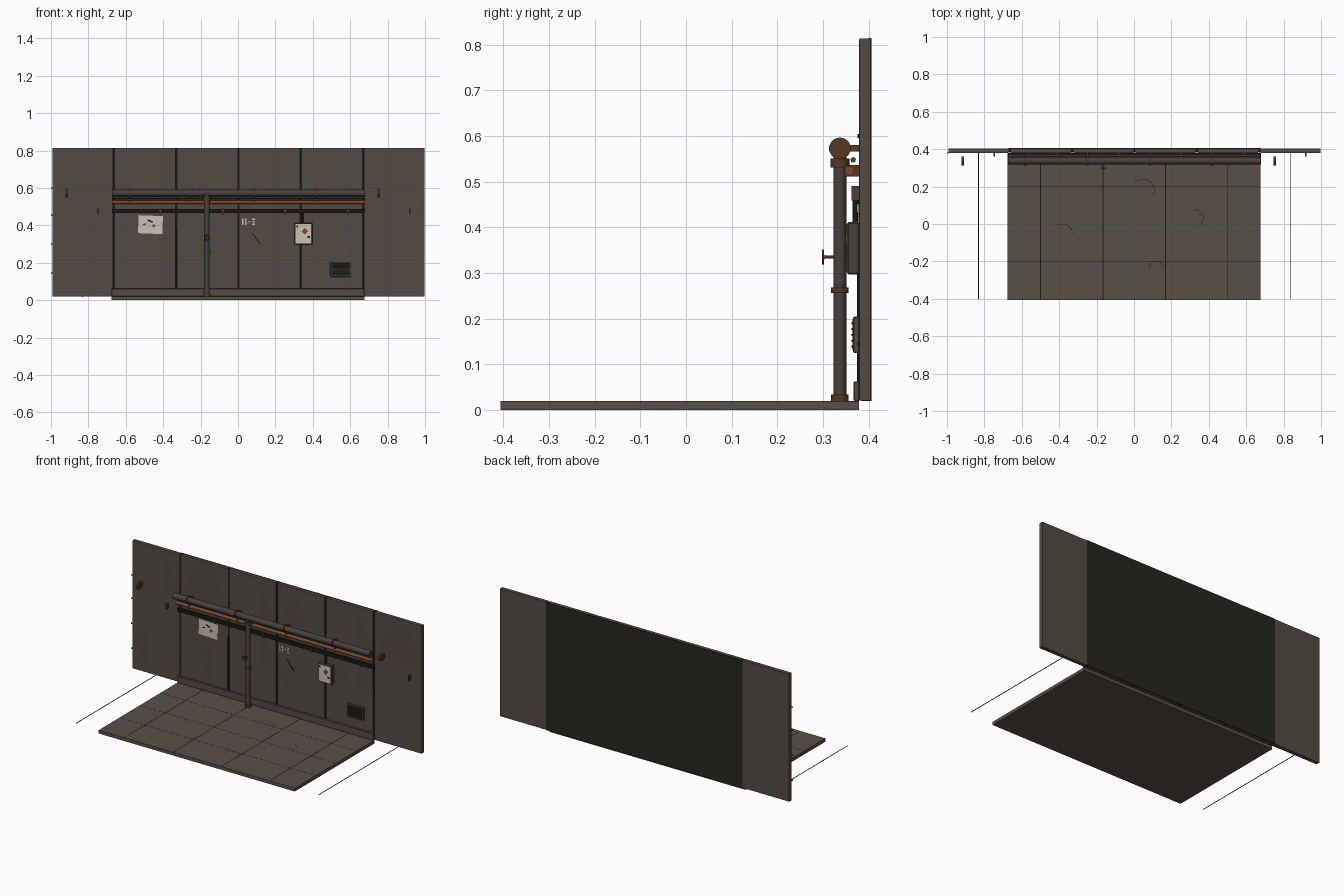
import bpy, bmesh, math, random
from mathutils import Vector

if "Cube" in bpy.data.objects:
    bpy.data.objects.remove(bpy.data.objects["Cube"])

random.seed(4)


def mat(name, r, g, b):
    m = bpy.data.materials.new(name)
    m.diffuse_color = (r, g, b, 1)
    m.use_nodes = True
    m.node_tree.nodes["Principled BSDF"].inputs["Base Color"].default_value = m.diffuse_color
    return m


WALL = mat("wall_brown_grey", .088, .070, .056)
FLOOR = mat("floor_brown_grey", .098, .079, .063)
BACK = mat("dark_olive", .020, .020, .013)
PIPE = mat("pipe_grey", .060, .053, .047)
COPPER = mat("copper", .20, .065, .028)
RUST = mat("rust_brown", .095, .038, .016)
WHITE = mat("off_white", .60, .54, .46)
BLACK = mat("seam_black", .009, .009, .008)


def finish(bm, name, m):
    bmesh.ops.recalc_face_normals(bm, faces=bm.faces)
    me = bpy.data.meshes.new(name)
    bm.to_mesh(me)
    bm.free()
    ob = bpy.data.objects.new(name, me)
    me.materials.append(m)
    bpy.context.collection.objects.link(ob)
    return ob


def box(name, m, x0, x1, y0, y1, z0, z1, bevel=0, turn=0):
    """Box from its extents; turn spins it about its own y axis."""
    bm = bmesh.new()
    bmesh.ops.create_cube(bm, size=1)
    bmesh.ops.scale(bm, vec=(x1 - x0, y1 - y0, z1 - z0), verts=bm.verts)
    if bevel:
        bmesh.ops.bevel(bm, geom=bm.edges[:], offset=bevel, segments=1, affect='EDGES')
    ob = finish(bm, name, m)
    ob.location = ((x0 + x1) / 2, (y0 + y1) / 2, (z0 + z1) / 2)
    ob.rotation_euler[1] = turn
    return ob


def rod(name, m, a, b, r, sides=12):
    """Round bar from point a to point b, with smooth sides."""
    a, b = Vector(a), Vector(b)
    bm = bmesh.new()
    bmesh.ops.create_cone(bm, cap_ends=True, segments=sides, radius1=r, radius2=r, depth=(b - a).length)
    for f in bm.faces:
        f.smooth = len(f.verts) == 4
    ob = finish(bm, name, m)
    ob.location = (a + b) / 2
    ob.rotation_euler = (b - a).to_track_quat('Z', 'Y').to_euler()
    return ob


def torus(name, m, loc, major, minor, segs=16, sides=6):
    bpy.ops.mesh.primitive_torus_add(location=loc, rotation=(math.pi / 2, 0, 0), major_radius=major,
                                     minor_radius=minor, major_segments=segs, minor_segments=sides)
    ob = bpy.context.object
    ob.name = name
    ob.data.materials.append(m)
    bpy.ops.object.shade_smooth_by_angle()


def wall_panel(x0, x1):
    """Slab whose front is dented by a coarse jittered grid."""
    bm = bmesh.new()
    bmesh.ops.create_cube(bm, size=1)
    bmesh.ops.scale(bm, vec=(x1 - x0, .024, .793), verts=bm.verts)
    bmesh.ops.translate(bm, vec=((x0 + x1) / 2, .392, .4175), verts=bm.verts)
    front = [f for f in bm.faces if f.calc_center_median().y < .385]
    inset = bmesh.ops.inset_region(bm, faces=front, thickness=.006, depth=.001)
    bmesh.ops.subdivide_edges(bm, edges=front[0].edges[:], cuts=2, use_grid_fill=True)
    for v in bm.verts:
        if v.co.y < .385 and x0 + .02 < v.co.x < x1 - .02 and .05 < v.co.z < .78:
            v.co.y += random.uniform(-.001, .003)
    bmesh.ops.triangulate(bm, faces=[f for f in bm.faces if f.calc_center_median().y < .384])
    finish(bm, "wall_panel", WALL)


# Wall: six panels over a dark backing
seams = [-.664, -.33, .002, .336, .67]
edges = [-.999] + seams + [1.003]
for i in range(6):
    wall_panel(edges[i] + .006, edges[i + 1] - .006)
box("backing_plate", BACK, -.672, .678, .400, .406, .02, .815)

# Ribs recessed in the seams, and rivets at each seam
for x in seams:
    box("seam_strip", BLACK, x - .006, x + .006, .384, .401, .02, .814)
for x in [-.996] + seams:
    for z in (.145, .30, .455, .60):
        rod("rivet", BLACK, (x, .381, z), (x, .376, z), .004, 6)

# Floor, skirting and joints
box("floor_slab", FLOOR, -.675, .675, -.406, .379, 0, .02)
box("skirting", WALL, -.675, .675, .367, .38, .02, .063, .002)
for x in (-.832, -.5, -.166, .168, .501, .835):
    box("floor_joint", BLACK, x - .002, x + .002, -.40, .379, .0185, .0204)
for y in (-.2, .0, .2):
    box("floor_cross_joint", BLACK, -.674, .674, y - .0012, y + .0012, .0187, .0203)


# Curved cracks on the floor
def floor_scuff(cx, cy, r, a0, a1):
    bm = bmesh.new()
    rows = []
    for i in range(13):
        a = math.radians(a0 + (a1 - a0) * i / 12)
        rows.append([bm.verts.new((cx + q * math.cos(a), cy + q * math.sin(a), .0207))
                     for q in (r - .0012, r + .0012)])
    for p, q in zip(rows, rows[1:]):
        bm.faces.new((p[0], p[1], q[1], q[0]))
    finish(bm, "floor_scuff", BLACK)


for s in ((.05, .18, .06, -30, 140), (-.38, -.05, .05, 0, 120),
          (.32, .03, .05, -60, 90), (.12, -.24, .04, 20, 190)):
    floor_scuff(*s)

# Horizontal pipes and cable tray
rod("main_pipe", PIPE, (-.674, .337, .573), (.678, .337, .573), .018)
rod("copper_pipe", COPPER, (-.674, .358, .524), (.678, .358, .524), .0105)
rod("thin_conduit", PIPE, (-.674, .366, .548), (.678, .366, .548), .006, 8)
box("cable_tray", BLACK, -.674, .678, .365, .379, .465, .487)
for i in range(6):
    x = -.915 + i * .3335
    rod("pipe_clamp", RUST, (x - .006, .337, .573), (x + .006, .337, .573), .024, 14)
    if abs(x) < .67:
        box("pipe_bracket", RUST, x - .005, x + .005, .345, .381, .566, .58)
        box("copper_clip", RUST, x - .005, x + .005, .346, .381, .512, .537)
    x += .167
    box("tray_clip", PIPE, x - .004, x + .004, .362, .379, .459, .491)

# Vertical pipe with collars and a valve wheel
px = -.166
rod("down_pipe", PIPE, (px, .337, .02), (px, .337, .573), .0145)
for z0, z1, r in ((.02, .034, .019), (.256, .269, .019), (.531, .551, .021)):
    rod("pipe_collar", RUST, (px, .337, z0), (px, .337, z1), r)
rod("valve_stem", PIPE, (px, .337, .335), (px, .299, .335), .003, 8)
torus("valve_wheel", COPPER, (px, .300, .335), .0145, .0024)
rod("valve_hub", COPPER, (px, .303, .335), (px, .298, .335), .005, 8)
for a in (0, math.pi / 2):
    box("valve_spoke", COPPER, px - .014, px + .014, .299, .302, .3335, .3365, turn=a)

# Pale poster with small stains
box("poster", WHITE, -.533, -.403, .377, .380, .356, .452, turn=.04)
box("poster_stain", BLACK, -.485, -.455, .376, .378, .419, .427, turn=.4)
box("poster_stain", BLACK, -.507, -.49, .376, .378, .404, .409, turn=-.3)
box("poster_mark", COPPER, -.458, -.443, .376, .378, .391, .404, turn=.6)

# Control box with pale front and warning diamond
box("control_box", PIPE, .303, .397, .353, .380, .297, .412, .003)
box("control_box_front", WHITE, .308, .392, .351, .354, .302, .407)
box("warning_diamond", COPPER, .345, .369, .3495, .352, .356, .380, turn=math.pi / 4)
box("control_latch", BLACK, .372, .384, .349, .352, .332, .344)
box("control_slot", BLACK, .314, .322, .349, .352, .388, .4)
rod("box_conduit", BLACK, (.345, .370, .41), (.345, .370, .468), .006, 8)

# Low conduit, stencil blocks and scratches on the wall
box("wall_cable", BLACK, -.336, -.325, .374, .383, .06, .39)
for x, w, z, h in ((.021, .008, .402, .036), (.037, .008, .402, .016), (.037, .008, .422, .016),
                   (.055, .010, .416, .008), (.074, .018, .430, .008), (.074, .018, .402, .008),
                   (.078, .009, .415, .009)):
    box("stencil_block", WHITE, x, x + w, .3765, .380, z, z + h)
for i in range(5):
    x, z = .078 + i * .009, .356 - i * .012
    box("wall_scratch", BLACK, x - .012, x + .012, .3765, .380, z - .0015, z + .0015, turn=.65)

# Louvred vent
box("vent_frame", WALL, .493, .605, .366, .380, .125, .205, .002)
box("vent_opening", BLACK, .501, .597, .3645, .367, .132, .198)
for i in range(5):
    z = .139 + i * .0128
    slat = box("vent_slat", PIPE, .501, .597, .362, .369, z - .002, z + .003)
    slat.rotation_euler[0] = .4
